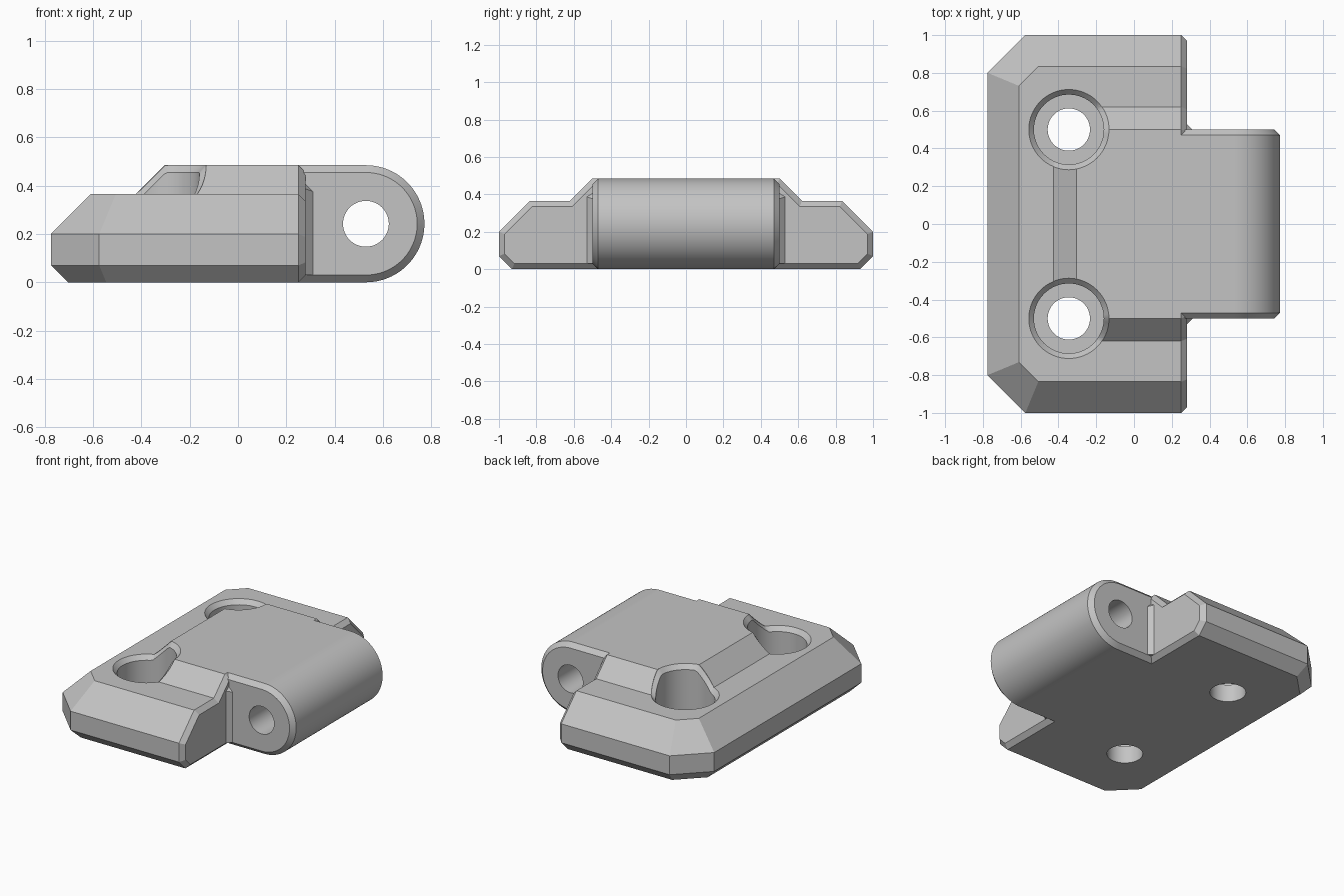
import bpy, bmesh, math
from mathutils import Vector

cube = bpy.data.objects.get("Cube")
if cube:
    bpy.data.objects.remove(cube, do_unlink=True)

grey = bpy.data.materials.new("plain grey")
grey.use_nodes = True
colour = (0.55, 0.55, 0.55, 1)
grey.diffuse_color = colour
grey.node_tree.nodes["Principled BSDF"].inputs["Base Color"].default_value = colour


def finish(bm, name):
    bmesh.ops.recalc_face_normals(bm, faces=bm.faces[:])
    mesh = bpy.data.meshes.new(name)
    bm.to_mesh(mesh)
    bm.free()
    mesh.materials.append(grey)
    obj = bpy.data.objects.new(name, mesh)
    bpy.context.collection.objects.link(obj)
    return obj


def cut_box(name, low, high, planes):
    """Box trimmed by planes given as (point, outward normal)."""
    bm = bmesh.new()
    bmesh.ops.create_cube(bm, size=1)
    for v in bm.verts:
        v.co = [h if c > 0 else l for c, l, h in zip(v.co, low, high)]
    for point, normal in planes:
        cut = bmesh.ops.bisect_plane(
            bm, geom=bm.verts[:] + bm.edges[:] + bm.faces[:], dist=1e-5,
            plane_co=point, plane_no=Vector(normal).normalized(), clear_outer=True)
        edges = [e for e in cut["geom_cut"]
                 if isinstance(e, bmesh.types.BMEdge) and e.is_boundary]
        if edges:
            bmesh.ops.edgeloop_fill(bm, edges=edges)
    return finish(bm, name)


def loft(name, rings):
    """Closed solid through rings of equal length."""
    bm = bmesh.new()
    loops = [[bm.verts.new(p) for p in ring] for ring in rings]
    for a, b in zip(loops, loops[1:]):
        for i in range(len(a)):
            j = (i + 1) % len(a)
            bm.faces.new((a[i], a[j], b[j], b[i]))
    bm.faces.new(loops[0])
    bm.faces.new(loops[-1])
    return finish(bm, name)


def combine(target, other, operation):
    mod = target.modifiers.new("combine", "BOOLEAN")
    mod.operation = operation
    mod.solver = "EXACT"
    mod.object = other
    bpy.context.view_layer.objects.active = target
    bpy.ops.object.modifier_apply(modifier=mod.name)
    bpy.data.objects.remove(other, do_unlink=True)


LEFT, RIGHT, EDGE = -0.775, 0.28, 0.25
PLATE_TOP, TOP = 0.365, 0.485
X, Z = Vector((1, 0, 0)), Vector((0, 0, 1))

# Base plate: clipped corners, sloped rims, chamfered hinge end
planes = []
for s in (-1, 1):
    planes.append(((LEFT, s * 0.8, 0), (-1, s, 0)))
for x, y, n in ((LEFT, 0, (-1, 0, 0)), (0, 1, (0, 1, 0)), (0, -1, (0, -1, 0)),
                (LEFT, 0.8, (-1, 1, 0)), (LEFT, -0.8, (-1, -1, 0))):
    n = Vector(n).normalized()
    planes += [((x, y, 0.07), n - Z), ((x, y, 0.2), n + Z)]
for s in (-1, 1):
    side = Vector((0, s, 0))
    for z, n in ((0.1, side), (0.2, side + Z), (0.07, side - Z)):
        planes.append(((EDGE, s, z), X + n.normalized()))
planes += [((EDGE, 0, PLATE_TOP), X + Z), ((EDGE, 0, 0), X - Z)]
body = cut_box("hinge_leaf", (LEFT, -1, 0), (RIGHT, 1, PLATE_TOP), planes)

# Raised centre with sloped sides
planes = [((-0.305, 0, TOP), Z - X), ((EDGE, 0, TOP), X + Z)]
for s in (-1, 1):
    slope = Vector((0, s, 1)).normalized()
    planes += [((0, s * 0.5, TOP), slope), ((EDGE, s * 0.5, TOP), X + slope)]
raised = cut_box("raised_centre", (-0.55, -0.75, 0.2), (RIGHT, 0.75, TOP), planes)
combine(body, raised, "UNION")

# Hinge barrel with chamfered ends
PIN_X, PIN_Z = 0.53, TOP / 2


def barrel_ring(y, inset):
    r = PIN_Z - inset
    ring = [(0, y, PIN_Z - r)]
    for i in range(49):
        a = math.pi * (i / 48 - 0.5)
        ring.append((PIN_X + r * math.cos(a), y, PIN_Z + r * math.sin(a)))
    return ring + [(0, y, PIN_Z + r)]


barrel = loft("hinge_barrel", [barrel_ring(y, i) for y, i in
              ((-0.5, 0.03), (-0.47, 0), (0.47, 0), (0.5, 0.03))])
combine(body, barrel, "UNION")

# Small wedges in the inner corners beside the barrel
for s in (-1, 1):
    corners = ((0.24, 0.57, 0.40), (0.24, 0.48, 0.455), (0.33, 0.48, 0.37))
    wedge = loft("corner_wedge", [[(x, s * y, 0.03) for x, y, z in corners],
                                  [(x, s * y, z) for x, y, z in corners]])
    combine(body, wedge, "UNION")


# Screw holes: counterbored, with a rim chamfer following the surface
def surface(x, y):
    rise = min(TOP - PLATE_TOP, 0.615 - abs(y), x + 0.42)
    return PLATE_TOP + max(0, rise)


def circle(r, cx, cy, height):
    ring = []
    for i in range(64):
        a = math.tau * i / 64
        x, y = cx + r * math.cos(a), cy + r * math.sin(a)
        ring.append((x, y, height(x, y)))
    return ring


SEAT = 0.12
for s in (-1, 1):
    levels = ((0.112, lambda x, y: -0.1), (0.112, lambda x, y: SEAT),
              (0.185, lambda x, y: SEAT), (0.185, lambda x, y: surface(x, y) - 0.03),
              (0.213, lambda x, y: surface(x, y) + 0.001), (0.213, lambda x, y: 0.7))
    cutter = loft("screw_hole", [circle(r, -0.345, s * 0.5, h) for r, h in levels])
    combine(body, cutter, "DIFFERENCE")

# Pin hole along the barrel
pin = loft("pin_hole", [[(PIN_X + 0.095 * math.cos(math.tau * i / 48), y,
                          PIN_Z + 0.095 * math.sin(math.tau * i / 48))
                         for i in range(48)] for y in (-0.7, 0.7)])
combine(body, pin, "DIFFERENCE")

# Smooth curved walls, keep chamfers crisp
bpy.ops.object.select_all(action="DESELECT")
body.select_set(True)
bpy.context.view_layer.objects.active = body
bpy.ops.object.shade_smooth_by_angle(angle=math.radians(25))
weighted = body.modifiers.new("even shading", "WEIGHTED_NORMAL")
weighted.keep_sharp = True
